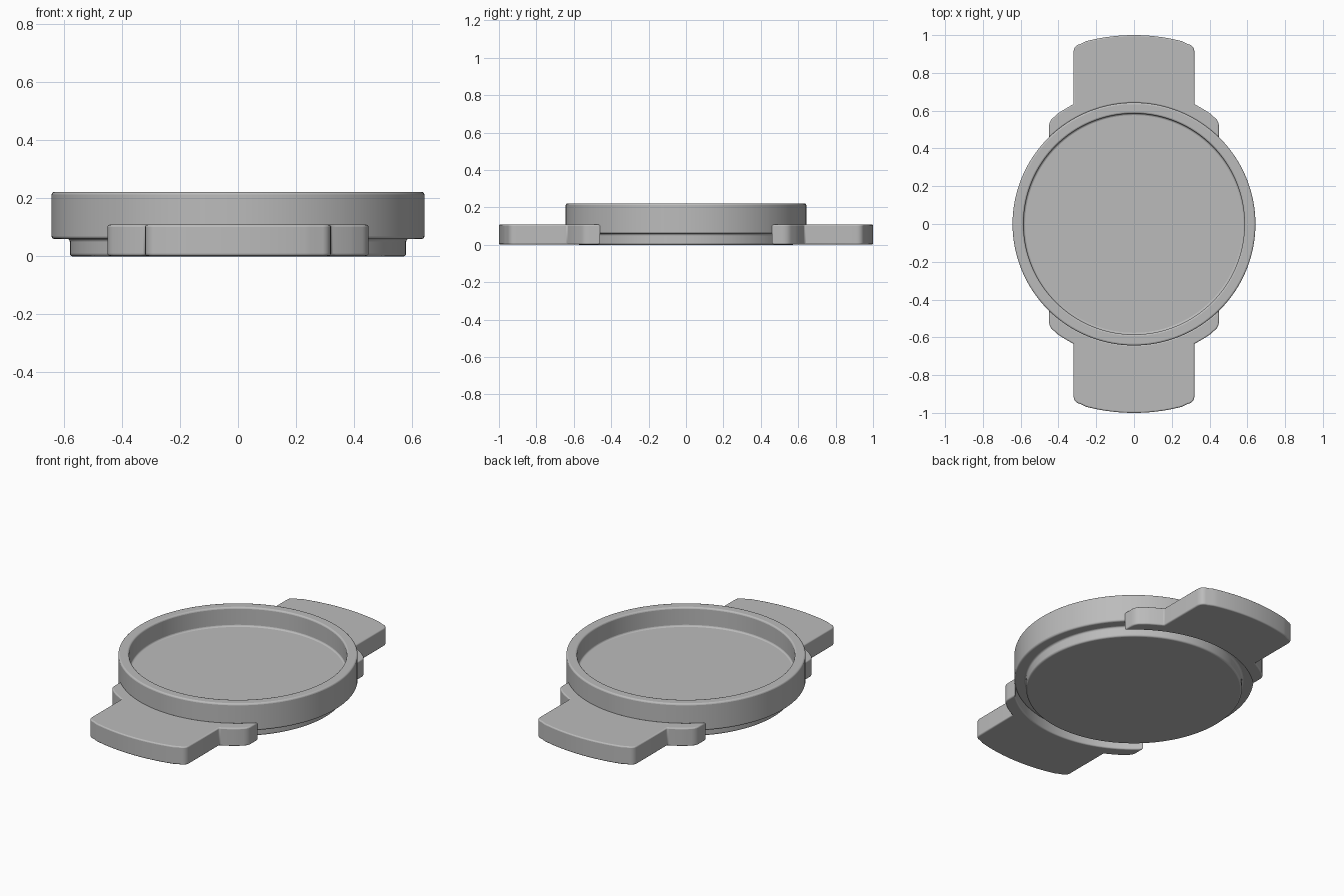
import bpy, bmesh, math
from mathutils import Vector

cube = bpy.data.objects.get("Cube")
if cube:
    bpy.data.objects.remove(cube, do_unlink=True)

grey = bpy.data.materials.new("plain grey")
grey.use_nodes = True
colour = (0.5, 0.5, 0.5, 1)
grey.diffuse_color = colour
grey.node_tree.nodes["Principled BSDF"].inputs["Base Color"].default_value = colour


def finish(bm, name, bevel):
    """Turn a bmesh into a smooth object with softly rounded edges."""
    bmesh.ops.recalc_face_normals(bm, faces=bm.faces[:])
    mesh = bpy.data.meshes.new(name)
    bm.to_mesh(mesh)
    bm.free()
    mesh.materials.append(grey)
    obj = bpy.data.objects.new(name, mesh)
    bpy.context.collection.objects.link(obj)
    mod = obj.modifiers.new("rounded edges", 'BEVEL')
    mod.width = bevel
    mod.segments = 3
    mod.limit_method = 'ANGLE'
    mod.angle_limit = math.radians(40)
    bpy.ops.object.select_all(action='DESELECT')
    obj.select_set(True)
    bpy.context.view_layer.objects.active = obj
    bpy.ops.object.shade_smooth_by_angle(angle=math.radians(35))
    return obj


def lathe(profile, name, bevel, steps=128):
    """Revolve a radius/height profile; both ends are closed with flat discs."""
    bm = bmesh.new()
    rings = []
    for r, z in profile:
        rings.append([bm.verts.new((r * math.cos(a), r * math.sin(a), z))
                      for a in (math.tau * i / steps for i in range(steps))])
    for low, high in zip(rings, rings[1:]):
        for i in range(steps):
            j = (i + 1) % steps
            bm.faces.new((low[i], low[j], high[j], high[i]))
    bm.faces.new(rings[0])
    bm.faces.new(rings[-1])
    return finish(bm, name, bevel)


def arc(radius, x0, x1, steps):
    """Points on a circle about the origin, between two x positions."""
    a0, a1 = math.acos(x0 / radius), math.acos(x1 / radius)
    return [Vector((radius * math.cos(a), radius * math.sin(a)))
            for a in (a0 + (a1 - a0) * i / steps for i in range(steps + 1))]


def fillet(before, corner, after, size, steps=6):
    """Rounded replacement for an outline corner."""
    p = corner + (before - corner).normalized() * size
    q = corner + (after - corner).normalized() * size
    return [p * (1 - t) ** 2 + corner * 2 * t * (1 - t) + q * t ** 2
            for t in (i / steps for i in range(steps + 1))]


# Shallow dish with a stepped foot and a raised rim
lathe([(0.58, 0), (0.58, 0.06), (0.643, 0.06), (0.643, 0.222),
       (0.585, 0.222), (0.585, 0.11)], "dish", 0.009)

# Half outline of a handle: inner curve, shoulder lug, straight side, outer curve
INNER, LUG, TIP = 0.641, 0.71, 1.0
inner = arc(INNER, 0, 0.45, 16)
shoulder = arc(LUG, 0.45, 0.32, 8)
tip = arc(TIP, 0.32, 0, 14)
half = inner
half += fillet(inner[-1], shoulder[0], shoulder[-1], 0.035)
half += shoulder[3:]
half += fillet(shoulder[-1], tip[0], tip[-1], 0.04)
half += tip[3:]
outline = half + [Vector((-p.x, p.y)) for p in reversed(half[1:-1])]

# The two handles, front and back
for name, side in (("back_handle", 1), ("front_handle", -1)):
    bm = bmesh.new()
    base = bm.faces.new([bm.verts.new((p.x * side, p.y * side, 0.002)) for p in outline])
    top = bmesh.ops.extrude_face_region(bm, geom=[base])
    bmesh.ops.translate(bm, vec=(0, 0, 0.107),
                        verts=[v for v in top["geom"] if isinstance(v, bmesh.types.BMVert)])
    finish(bm, name, 0.007)
